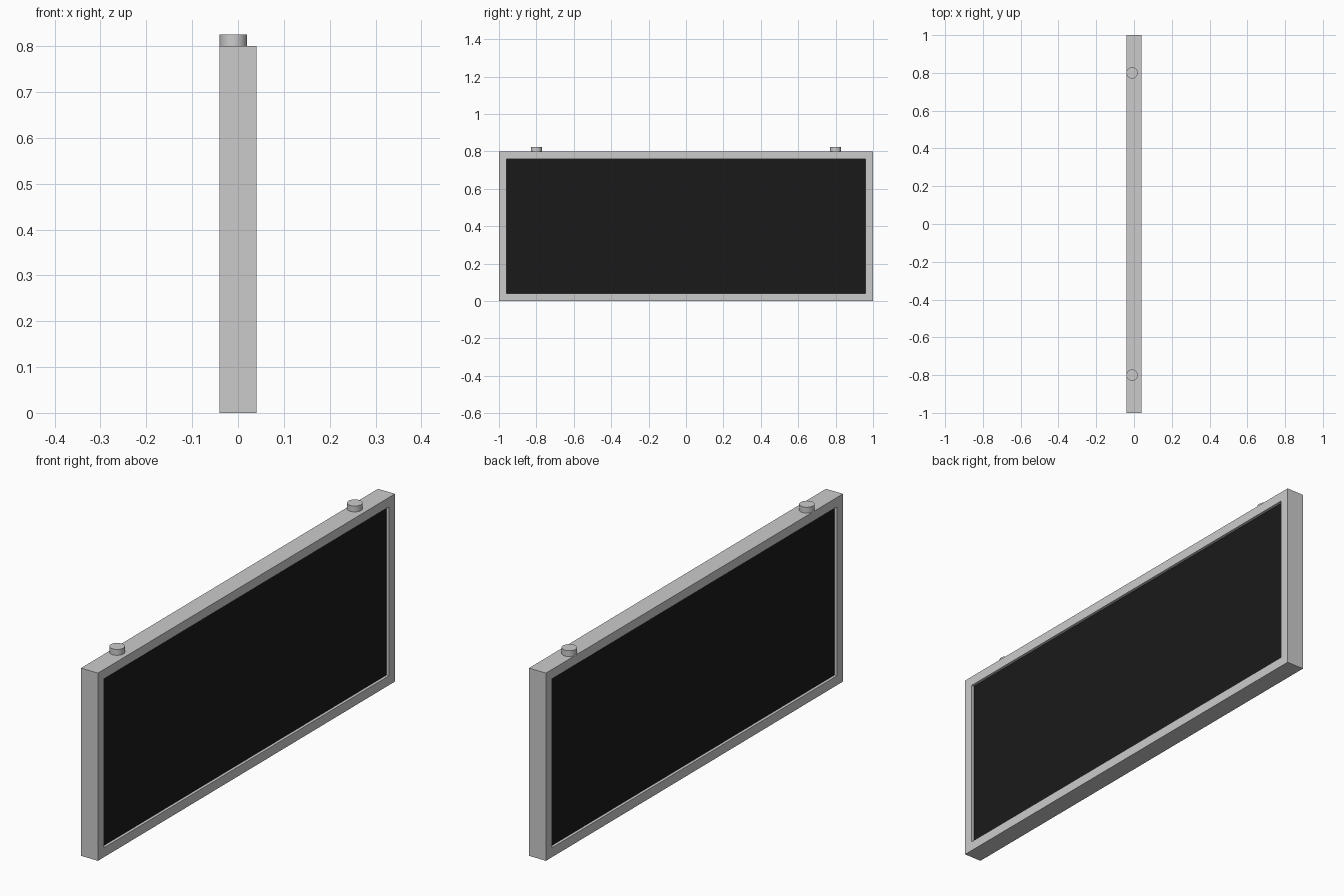
import bpy, bmesh, math

if "Cube" in bpy.data.objects:
    bpy.data.objects.remove(bpy.data.objects["Cube"])

W, H, T, BORDER, RECESS = 2.0, 0.8, 0.08, 0.04, 0.012


def box(name, size, loc):
    bm = bmesh.new()
    bmesh.ops.create_cube(bm, size=1)
    bmesh.ops.scale(bm, vec=size, verts=bm.verts)
    bmesh.ops.translate(bm, vec=loc, verts=bm.verts)
    me = bpy.data.meshes.new(name)
    bm.to_mesh(me)
    bm.free()
    ob = bpy.data.objects.new(name, me)
    bpy.context.collection.objects.link(ob)
    return ob


# Outer frame: box whose two large faces are inset and bridged into an opening
frame = box("frame", (T, W, H), (0, 0, H / 2))
bm = bmesh.new()
bm.from_mesh(frame.data)
sides = [f for f in bm.faces if abs(f.normal.x) > 0.9]
bmesh.ops.inset_individual(bm, faces=sides, thickness=BORDER, use_even_offset=True)
edges = [e for f in sides for e in f.edges]
bmesh.ops.delete(bm, geom=sides, context='FACES_ONLY')
bmesh.ops.bridge_loops(bm, edges=edges)
bmesh.ops.recalc_face_normals(bm, faces=bm.faces)
bm.to_mesh(frame.data)
bm.free()

# Black double-sided screen, recessed and seated slightly into the frame
black = bpy.data.materials.new("black")
black.diffuse_color = (0.01, 0.01, 0.01, 1)
black.use_nodes = True
black.node_tree.nodes["Principled BSDF"].inputs["Base Color"].default_value = black.diffuse_color
screen = box("screen_panel",
             (T - 2 * RECESS, W - 2 * BORDER + 0.01, H - 2 * BORDER + 0.01),
             (0, 0, H / 2))
screen.data.materials.append(black)

# Round mounting studs on the top edge
for label, y in (("left", -0.8), ("right", 0.8)):
    bpy.ops.mesh.primitive_cylinder_add(vertices=32, radius=0.03, depth=0.05,
                                        location=(-0.01, y, H))
    stud = bpy.context.object
    stud.name = "mounting_stud_" + label
    bpy.ops.object.shade_smooth_by_angle(angle=math.radians(30))
